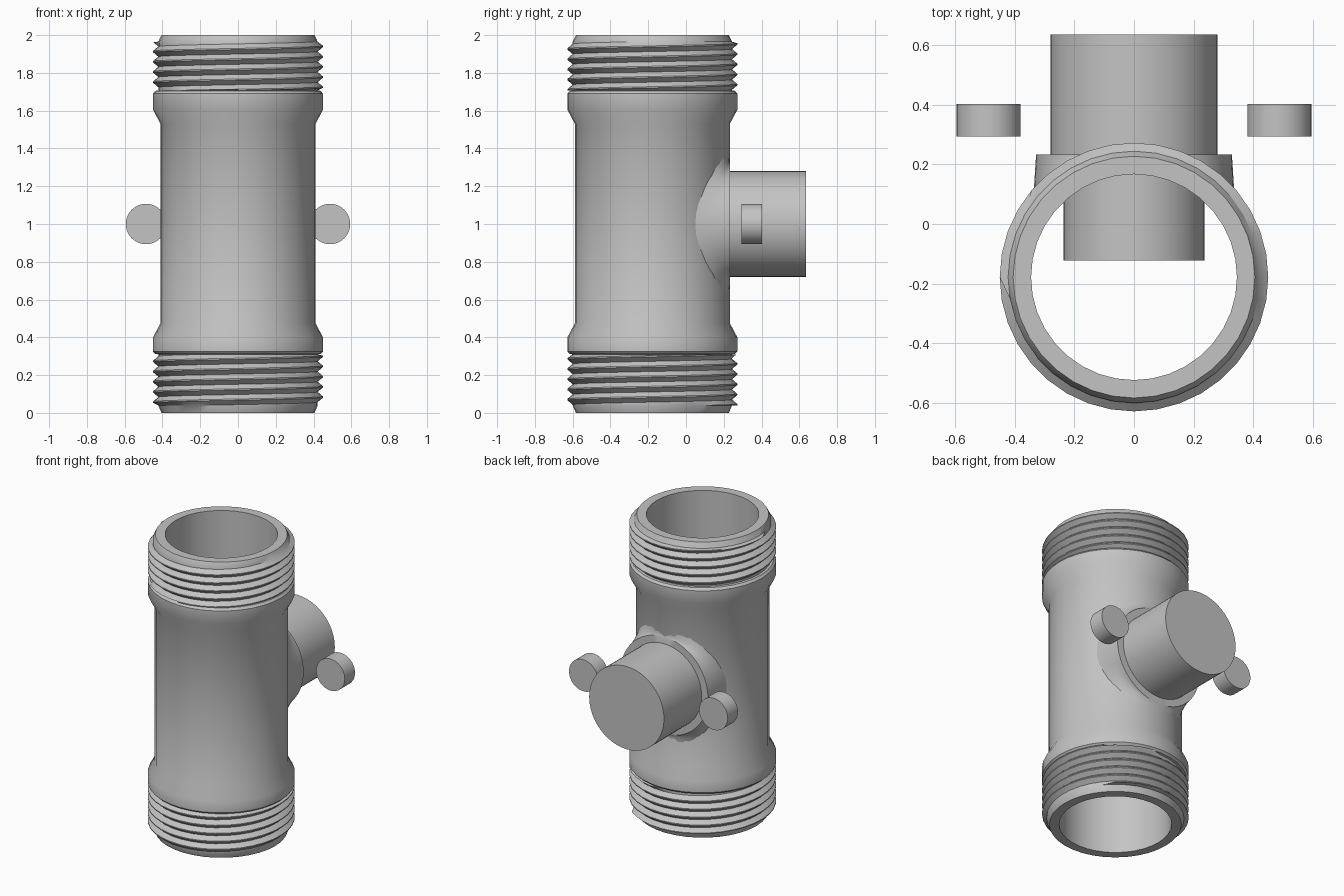
import bpy, bmesh
from math import sin, cos, pi, sqrt, radians

default = bpy.data.objects.get("Cube")
if default:
    bpy.data.objects.remove(default, do_unlink=True)

GREY = (0.55, 0.55, 0.55, 1)
metal = bpy.data.materials.new("plain_grey")
metal.use_nodes = True
metal.diffuse_color = GREY
metal.node_tree.nodes["Principled BSDF"].inputs["Base Color"].default_value = GREY

AXIS_Y = -0.178      # pipe centre line
BODY_R = 0.41
PITCH = 0.054
ROOT, CREST = 0.422, 0.45


def finish(obj):
    obj.data.materials.append(metal)
    bpy.ops.object.select_all(action='DESELECT')
    obj.select_set(True)
    bpy.context.view_layer.objects.active = obj
    bpy.ops.object.shade_smooth_by_angle(angle=radians(30))


def grid_object(name, columns, closed):
    """Skin a list of point columns, welding the seam and collapsed points."""
    bm = bmesh.new()
    cols = [[bm.verts.new(p) for p in col] for col in columns]
    rows = len(cols[0])
    for a, b in zip(cols, cols[1:]):
        for j in range(rows if closed else rows - 1):
            k = (j + 1) % rows
            bm.faces.new((a[j], b[j], b[k], a[k]))
    bmesh.ops.remove_doubles(bm, verts=bm.verts, dist=1e-5)
    bmesh.ops.recalc_face_normals(bm, faces=bm.faces)
    mesh = bpy.data.meshes.new(name)
    bm.to_mesh(mesh)
    bm.free()
    obj = bpy.data.objects.new(name, mesh)
    bpy.context.collection.objects.link(obj)
    finish(obj)


def cylinder_y(name, radius, y0, y1, x=0):
    bpy.ops.mesh.primitive_cylinder_add(
        vertices=48, radius=radius, depth=y1 - y0,
        location=(x, (y0 + y1) / 2, 1), rotation=(pi / 2, 0, 0))
    obj = bpy.context.object
    obj.name = name
    finish(obj)


def thread(turn, low, high, start):
    """Thread profile at one angle, fading to the root at both ends."""
    points = []
    for k in range(-3, 8):
        for offset, r in ((-0.5, ROOT), (-0.06, CREST), (0.06, CREST)):
            z = start + PITCH * (k + offset + turn)
            inside = low < z < high
            points.append((r if inside else ROOT, min(max(z, low), high)))
    return points


# Threaded pipe: one profile swept round, with helical threads at both ends
SEGMENTS = 36
columns = []
for i in range(SEGMENTS + 1):
    turn = i / SEGMENTS
    profile = [(0.345, 0), (0.405, 0)]
    profile += thread(turn, 0.04, 0.31, 0.03)
    profile += [(0.437, 0.312), (CREST, 0.325), (CREST, 0.40), (BODY_R, 0.475)]
    profile += [(BODY_R, 1.53), (CREST, 1.605), (CREST, 1.69), (0.437, 1.705)]
    profile += thread(turn, 1.707, 1.965, 1.724)
    profile += [(0.405, 2), (0.345, 2)]
    a = 2 * pi * (i % SEGMENTS) / SEGMENTS
    columns.append([(r * cos(a), AXIS_Y + r * sin(a), z) for r, z in profile])
grid_object("threaded_pipe", columns, closed=True)

# Side boss: flat face flaring back onto the pipe wall
FACE_Y = 0.233
columns = []
for i in range(49):
    a = 2 * pi * (i % 48) / 48
    col = [(0.24 * cos(a), FACE_Y, 1 + 0.24 * sin(a))]
    for step in range(6):
        s = step / 5
        x = (0.328 + 0.012 * s) * cos(a)
        z = 1 + (0.328 + 0.09 * s * s) * sin(a)
        wall = AXIS_Y + sqrt((BODY_R - 0.006) ** 2 - x * x)
        col.append((x, FACE_Y + (wall - FACE_Y) * s, z))
    columns.append(col)
grid_object("side_boss", columns, closed=False)

# Stepped plug in the boss
cylinder_y("plug_body", 0.28, 0.23, 0.635)
cylinder_y("plug_insert", 0.236, -0.123, 0.24)

# Small round discs either side of the plug
for side, sign in (("left", 1), ("right", -1)):
    cylinder_y(side + "_disc", 0.107, 0.293, 0.402, sign * 0.487)
